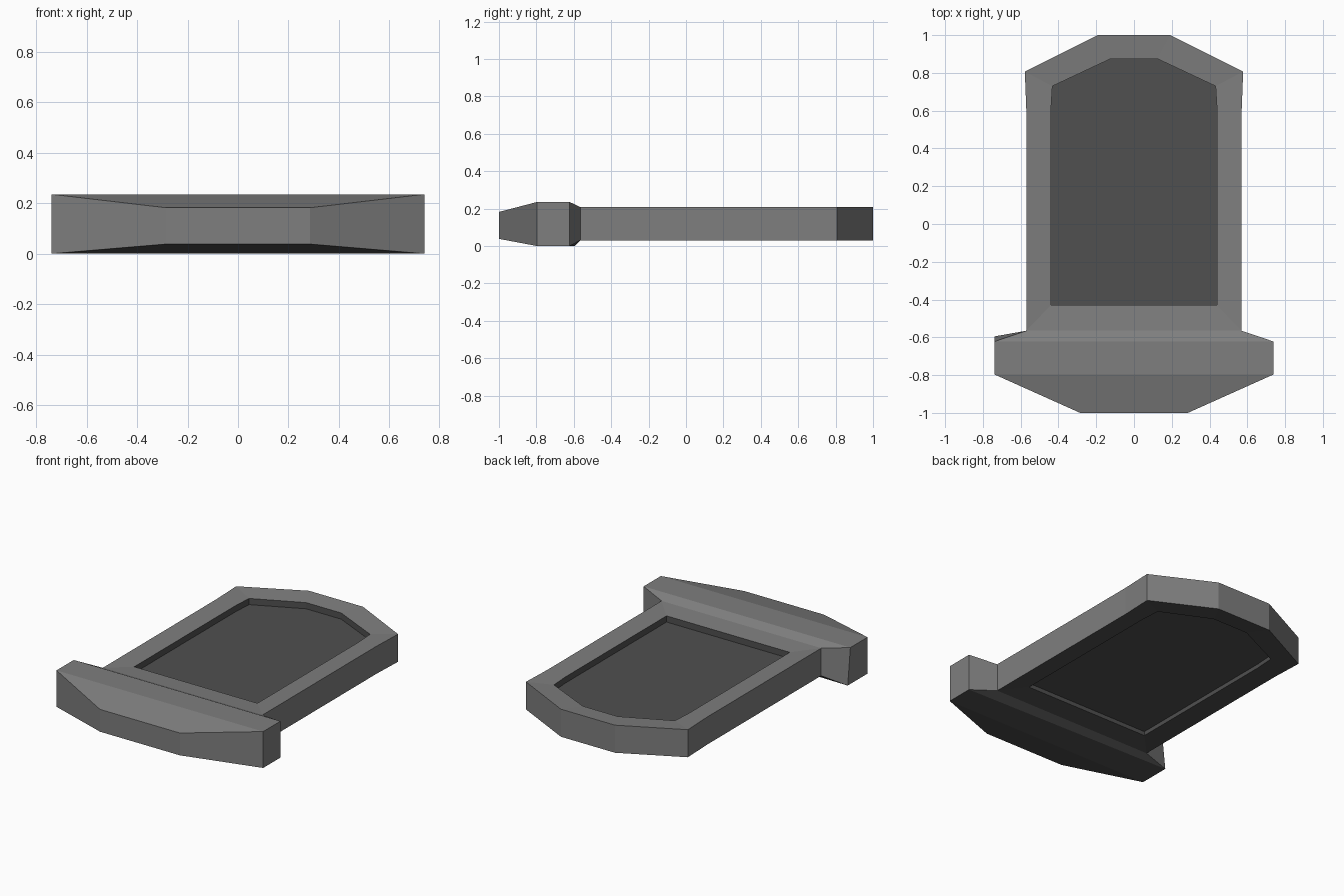
import bpy
import bmesh

if "Cube" in bpy.data.objects:
    bpy.data.objects.remove(bpy.data.objects["Cube"])


def material(name, value):
    mat = bpy.data.materials.new(name)
    mat.diffuse_color = (value, value, value, 1)
    mat.use_nodes = True
    mat.node_tree.nodes["Principled BSDF"].inputs["Base Color"].default_value = mat.diffuse_color
    return mat


casing = material("grey_casing", 0.21)
lining = material("dark_lining", 0.08)


def make_object(name, verts, faces):
    """Mesh with outward normals; undersides and the recess use the dark lining."""
    mesh = bpy.data.meshes.new(name)
    mesh.from_pydata(verts, [], faces)
    mesh.materials.append(casing)
    mesh.materials.append(lining)
    bm = bmesh.new()
    bm.from_mesh(mesh)
    bmesh.ops.recalc_face_normals(bm, faces=bm.faces)
    bm.normal_update()
    for f in bm.faces:
        recess = all(abs(v.co.x) < 0.45 and -0.44 < v.co.y < 0.9 for v in f.verts)
        f.material_index = int(recess or f.normal.z < -0.5)
    bm.to_mesh(mesh)
    bm.free()
    bpy.context.collection.objects.link(bpy.data.objects.new(name, mesh))


def loft(rings, skip=()):
    """Join closed rings of equal length with quads, leaving out chosen ones."""
    n = len(rings[0])
    verts = [v for ring in rings for v in ring]
    faces = []
    for r in range(len(rings) - 1):
        for i in range(n):
            if (r, i) not in skip:
                j = (i + 1) % n
                a, b = r * n, (r + 1) * n
                faces.append((a + i, a + j, b + j, b + i))
    return verts, faces


def mirrored(half):
    """Right-hand half outline, front to back, completed on the left."""
    return half + [(-x, y) for x, y in reversed(half)]


def at(outline, z):
    return [(x, y, z) for x, y in outline]


# Frame with its recessed panel on both sides
outer = mirrored([(0.57, -0.565), (0.57, 0.6), (0.578, 0.807), (0.193, 1.0)])
inner = mirrored([(0.44, -0.43), (0.44, 0.6), (0.432, 0.73), (0.125, 0.874)])
n = len(outer)
rings = [at(inner, 0.068), at(inner, 0.042), at(outer, 0.03),
         at(outer, 0.208), at(inner, 0.198), at(inner, 0.158)]
verts, faces = loft(rings, skip={(2, n - 1)})   # front wall is covered by the guard
faces.append(tuple(reversed(range(n))))
faces.append(tuple(range(5 * n, 6 * n)))
make_object("frame_and_panel", verts, faces)

# Wide front guard: rectangular sections from front to back
sections = [(-1.0, 0.285, 0.038, 0.182), (-0.797, 0.738, 0.0, 0.235),
            (-0.622, 0.738, 0.0, 0.235), (-0.565, 0.57, 0.03, 0.208)]
rings = [[(-w, y, lo), (-w, y, hi), (w, y, hi), (w, y, lo)]
         for y, w, lo, hi in sections]
rings[2][0] = (-0.738, -0.595, 0.0)             # skewed lower left corner
verts, faces = loft(rings)
faces.append((3, 2, 1, 0))
make_object("front_guard", verts, faces)
